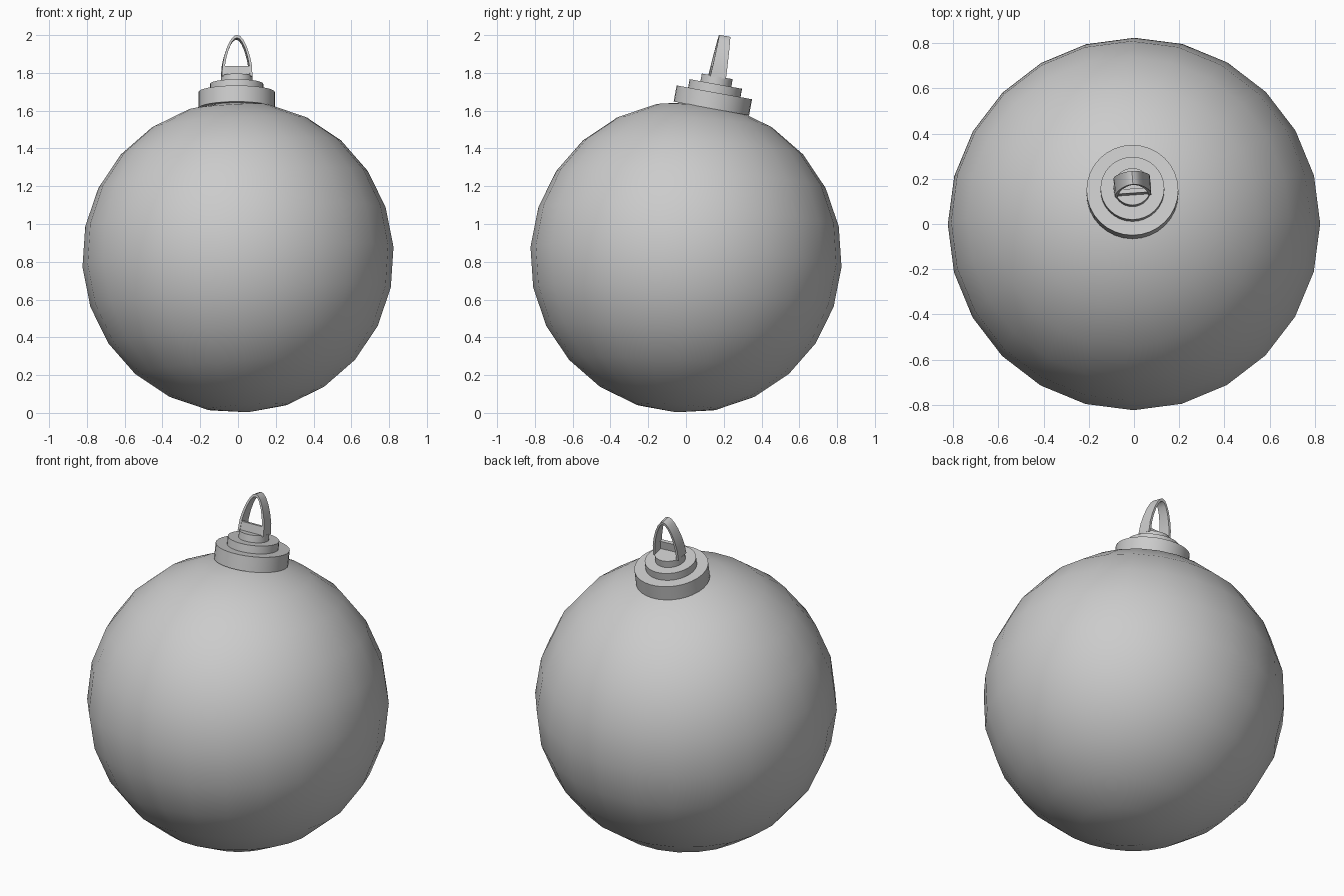
import bpy, bmesh
from math import radians
from mathutils import Matrix, Vector

cube = bpy.data.objects.get("Cube")
if cube:
    bpy.data.objects.remove(cube, do_unlink=True)

grey = bpy.data.materials.new("plain grey")
grey.use_nodes = True
colour = (0.6, 0.6, 0.6, 1)
grey.diffuse_color = colour
grey.node_tree.nodes["Principled BSDF"].inputs["Base Color"].default_value = colour

R = 0.825


def add_object(name, bm, matrix, angle=30):
    bmesh.ops.recalc_face_normals(bm, faces=bm.faces[:])
    mesh = bpy.data.meshes.new(name)
    bm.to_mesh(mesh)
    bm.free()
    mesh.materials.append(grey)
    obj = bpy.data.objects.new(name, mesh)
    bpy.context.collection.objects.link(obj)
    obj.matrix_world = matrix
    bpy.ops.object.select_all(action="DESELECT")
    obj.select_set(True)
    bpy.context.view_layer.objects.active = obj
    bpy.ops.object.shade_smooth_by_angle(angle=radians(angle))
    return obj


# Round ball, its poles leaning slightly
bm = bmesh.new()
bmesh.ops.create_uvsphere(bm, u_segments=24, v_segments=12, radius=R)
lean = Vector((0, 0, 1)).rotation_difference(Vector((-0.064, 0.064, 1)))
add_object("ball", bm, Matrix.Translation((0, 0, R)) @ lean.to_matrix().to_4x4(), 60)

# Frame of the tilted cap, with its origin on top of the widest tier
cap = (Matrix.Translation((-0.007, 0.15, 1.697))
       @ Matrix.Rotation(radians(-10.4), 4, "X"))

# Stepped cap: name, radius, bottom, top
for name, radius, low, high in (("cap_base", 0.203, -0.087, 0),
                                ("cap_middle", 0.141, -0.01, 0.045),
                                ("cap_top", 0.083, 0.035, 0.086)):
    bm = bmesh.new()
    bmesh.ops.create_cone(bm, cap_ends=True, segments=32, radius1=radius,
                          radius2=radius, depth=high - low,
                          matrix=Matrix.Translation((0, 0, (low + high) / 2)))
    add_object(name, bm, cap)

# Pointed hanging loop: a strip that narrows in depth towards its tip
loop = cap @ Matrix.Translation((0, 0, 0.08)) @ Matrix.Rotation(radians(4), 4, "Z")
half = [(0.081, 0), (0.078, 0.06), (0.068, 0.11), (0.052, 0.16),
        (0.032, 0.2), (0.016, 0.218)]
outer = [(-x, z) for x, z in half] + [(0, 0.224)] + half[::-1]
bm = bmesh.new()
rings = []
for x, z in outer:
    depth = 0.042 - 0.012 * z / 0.224
    inner_x, inner_z = x * 0.83, z * 0.93
    rings.append([bm.verts.new(p) for p in (
        (x, -depth, z), (x, depth, z),
        (inner_x, depth, inner_z), (inner_x, -depth, inner_z))])
for a, b in zip(rings, rings[1:]):
    for i in range(4):
        j = (i + 1) % 4
        bm.faces.new((a[i], a[j], b[j], b[i]))
bm.faces.new(rings[0])
bm.faces.new(rings[-1])
add_object("hanging_loop", bm, loop)

# Thin bar closing the foot of the loop
bm = bmesh.new()
bmesh.ops.create_cube(bm, size=1, matrix=Matrix.Translation((0, -0.028, 0.025))
                      @ Matrix.Diagonal((0.146, 0.02, 0.06, 1)))
add_object("loop_bar", bm, loop)
